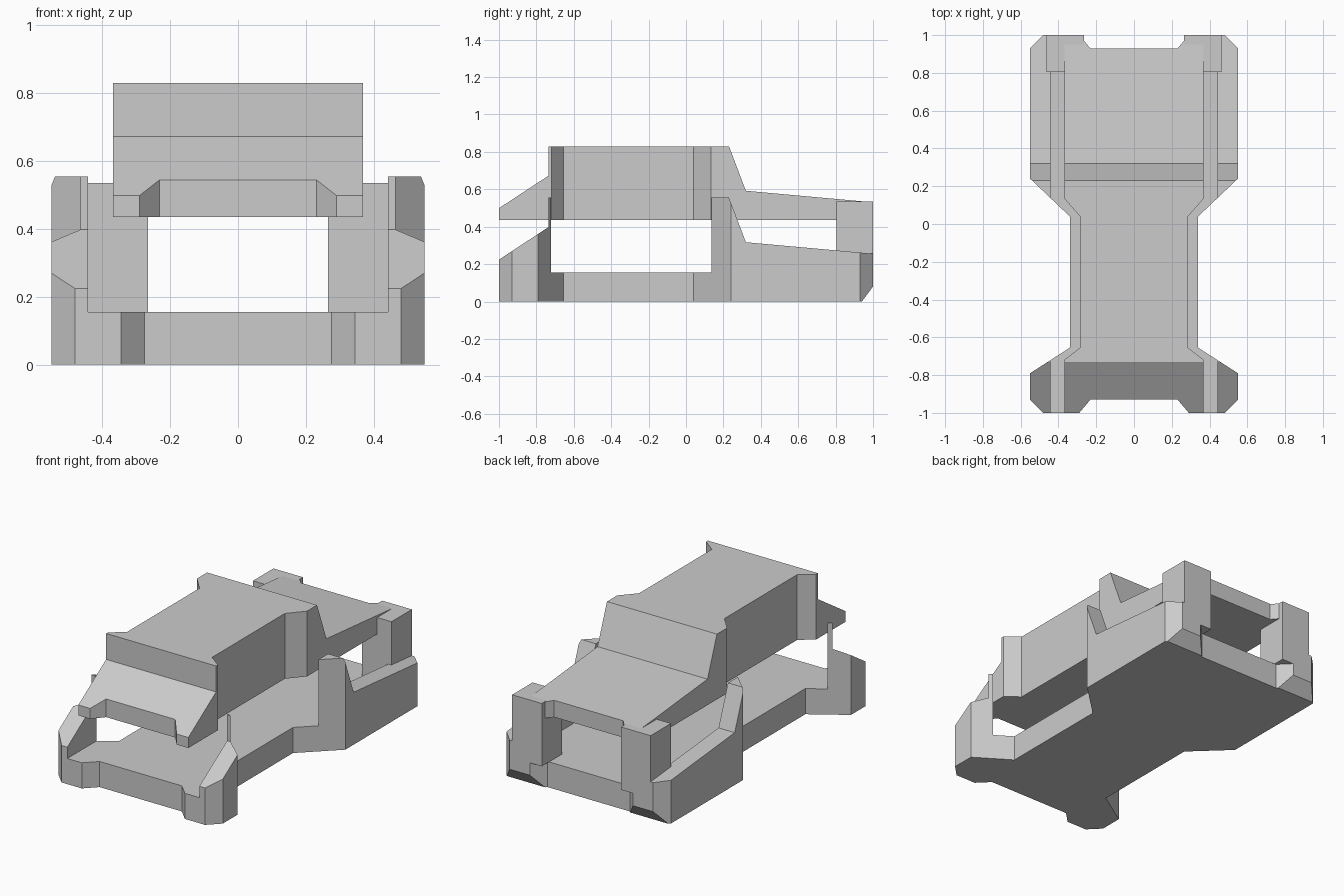
import bpy, bmesh
from mathutils import Vector

if "Cube" in bpy.data.objects:
    bpy.data.objects.remove(bpy.data.objects["Cube"])


def prism(name, points, start, depth):
    """Solid from a closed polygon extruded by a vector."""
    bm = bmesh.new()
    face = bm.faces.new([bm.verts.new(p) for p in points])
    out = bmesh.ops.extrude_face_region(bm, geom=[face])
    bmesh.ops.translate(bm, vec=Vector(depth),
                        verts=[g for g in out["geom"] if isinstance(g, bmesh.types.BMVert)])
    bmesh.ops.translate(bm, vec=Vector(start), verts=bm.verts)
    bmesh.ops.recalc_face_normals(bm, faces=bm.faces)
    me = bpy.data.meshes.new(name)
    bm.to_mesh(me)
    bm.free()
    ob = bpy.data.objects.new(name, me)
    bpy.context.collection.objects.link(ob)
    return ob


def box(name, x0, x1, y0, y1, z0, z1):
    pts = [(x0, y0, 0), (x1, y0, 0), (x1, y1, 0), (x0, y1, 0)]
    return prism(name, pts, (0, 0, z0), (0, 0, z1 - z0))


def side_prism(name, profile, half_width):
    return prism(name, [(0, y, z) for y, z in profile],
                 (-half_width, 0, 0), (2 * half_width, 0, 0))


def boolean(ob, cutter, operation):
    mod = ob.modifiers.new("cut", "BOOLEAN")
    mod.object, mod.operation, mod.solver = cutter, operation, "EXACT"
    bpy.context.view_layer.objects.active = ob
    bpy.ops.object.modifier_apply(modifier=mod.name)
    bpy.data.objects.remove(cutter)


# Dog-bone plan outline, right half from front notch to back notch
HALF = [(0.275, -0.93), (0.345, -1), (0.48, -1), (0.55, -0.93), (0.55, -0.79),
        (0.34, -0.655), (0.34, 0.04), (0.55, 0.24), (0.55, 0.93), (0.48, 1),
        (0.345, 1), (0.275, 0.93)]


def plan_cutter(scale):
    right = [(x * scale, y, 0) for x, y in HALF]
    left = [(-x, y, z) for x, y, z in reversed(right)]
    return prism("plan_cutter", right + left, (0, 0, -1), (0, 0, 3))


# Shared top line of both shells (upper heights)
TOP = [(1.05, 0.526), (0.32, 0.592), (0.23, 0.83), (-0.735, 0.83),
       (-0.735, 0.673), (-1.05, 0.466)]

# Lower shell: floor with side walls, chamfered under the back
lower = side_prism("lower_shell",
                   [(-1.05, 0), (0.94, 0), (1.05, 0.147)]
                   + [(y, z - 0.275) for y, z in TOP], 0.7)
boolean(lower, plan_cutter(1.0), "INTERSECT")
boolean(lower, box("well_cutter", -0.442, 0.442, -1.2, 1.2, 0.155, 1), "DIFFERENCE")

# Upper shell: narrower cover floating above
upper = side_prism("upper_shell", [(-1.05, 0.435), (1.05, 0.435)] + TOP, 0.368)
boolean(upper, plan_cutter(0.84), "INTERSECT")

# Back posts joining the shells
for side, label in ((-1, "left"), (1, "right")):
    xs = sorted((side * 0.265, side * 0.463))
    box(label + "_back_post", xs[0], xs[1], 0.805, 1, 0.155, 0.535)
